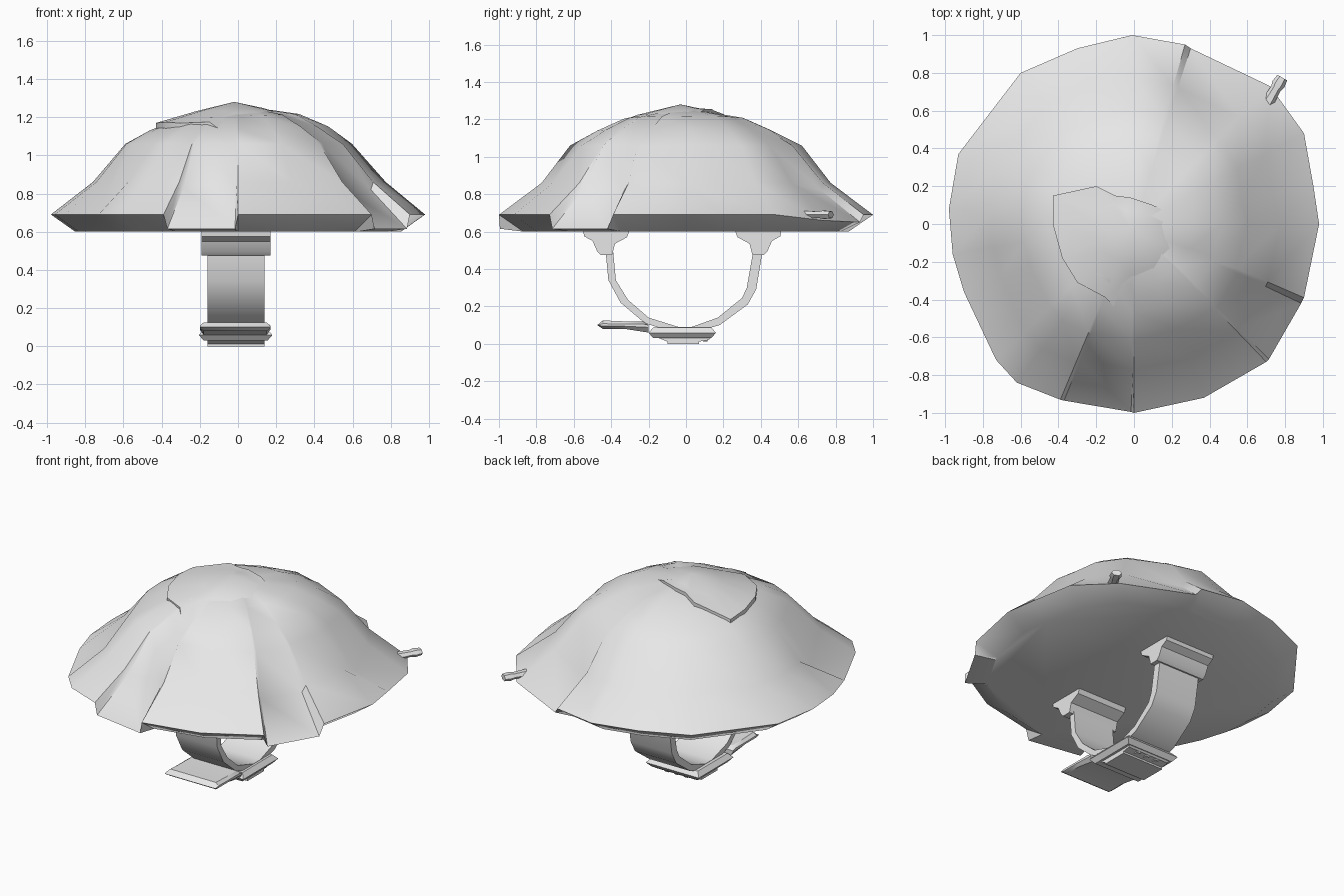
import bpy, bmesh, math, random
from mathutils import Vector

if "Cube" in bpy.data.objects:
    bpy.data.objects.remove(bpy.data.objects["Cube"])

random.seed(4)
grey = bpy.data.materials.new("grey")
grey.diffuse_color = (0.8, 0.8, 0.8, 1)
grey.use_nodes = True
grey.node_tree.nodes["Principled BSDF"].inputs["Base Color"].default_value = grey.diffuse_color


def finish(bm, name, angle=40):
    bmesh.ops.recalc_face_normals(bm, faces=bm.faces)
    me = bpy.data.meshes.new(name)
    bm.to_mesh(me)
    bm.free()
    ob = bpy.data.objects.new(name, me)
    bpy.context.collection.objects.link(ob)
    me.materials.append(grey)
    bpy.ops.object.select_all(action='DESELECT')
    ob.select_set(True)
    bpy.context.view_layer.objects.active = ob
    bpy.ops.object.shade_smooth_by_angle(angle=math.radians(angle))
    return ob


def loft(name, sections, angle=40):
    """Join equal-length closed sections and cap both ends."""
    bm = bmesh.new()
    rows = [[bm.verts.new(p) for p in s] for s in sections]
    n = len(rows[0])
    for a, b in zip(rows, rows[1:]):
        for i in range(n):
            j = (i + 1) % n
            bm.faces.new((a[i], a[j], b[j], b[i]))
    bm.faces.new(rows[0])
    bm.faces.new(rows[-1])
    return finish(bm, name, angle)


def extrude_x(name, profile, x0, x1, angle=40):
    return loft(name, [[(x, y, z) for y, z in profile] for x in (x0, x1)], angle)


# Battered dome: irregular rim outline (x, y, z)
H, L = 0.69, 0.615
rim = [(-.01, 1, H), (.27, .95, H), (.30, .93, .65), (.72, .73, .66), (.90, .48, H),
       (.95, .2, H), (.98, 0, H), (.90, -.39, H), (.885, -.42, L), (.715, -.715, L),
       (.70, -.73, H), (.37, -.92, H), (0, -1, H), (-.015, -.995, L), (-.37, -.935, L),
       (-.39, -.93, H), (-.62, -.84, H), (-.73, -.72, H), (-.90, -.36, H),
       (-.96, -.16, H), (-.98, .08, H), (-.93, .37, H), (-.60, .80, H), (-.30, .93, H)]
steps = [(.78, .86), (.61, 1.06), (.47, 1.14), (.32, 1.205)]
dents = {(5, 0): -.07, (18, 0): -.1, (9, 0): -.04, (8, 0): -.04, (14, 0): -.03, (2, 0): -.04}

bm = bmesh.new()
rings = [[bm.verts.new((x * .87, y * .87, .60)) for x, y, z in rim],
         [bm.verts.new(p) for p in rim]]
for k, (s, h) in enumerate(steps):
    ring = []
    for i, (x, y, z) in enumerate(rim):
        t = s + random.uniform(-.012, .012)
        dz = dents.get((i, k), 0) + (0.012 * x if k > 1 else 0)
        ring.append(bm.verts.new((x * t, y * t, h + dz)))
    rings.append(ring)
n = len(rim)
for a, b in zip(rings, rings[1:]):
    for i in range(n):
        bm.faces.new((a[i], a[(i + 1) % n], b[(i + 1) % n], b[i]))
top = bm.verts.new((0, -.02, 1.262))
for i in range(n):
    bm.faces.new((rings[-1][i], rings[-1][(i + 1) % n], top))
bm.faces.new(rings[0])
finish(bm, "dome", 42)


def dome_height(x, y):
    r = math.hypot(x, y) / .97
    pts = [(0, 1.262)] + [(s, h) for s, h in reversed(steps)]
    for (r0, z0), (r1, z1) in zip(pts, pts[1:]):
        if r <= r1:
            return z0 + (z1 - z0) * (r - r0) / (r1 - r0)
    return steps[0][1]


# Raised curling crest layer; the last points sink into the dome
edge = [(.27, .02), (.10, .10), (-.02, .14), (-.10, .15), (-.20, .20), (-.43, .15),
        (-.43, 0), (-.38, -.18), (-.30, -.31), (-.15, -.39), (-.03, -.52),
        (.2, -.45), (.36, -.25)]
bm = bmesh.new()
upper, lower = [], []
for i, (x, y) in enumerate(edge):
    z = dome_height(x, y) + (.018 if 0 < i < 10 else -.015)
    upper.append(bm.verts.new((x, y, z)))
    lower.append(bm.verts.new((x, y, z - .06)))
mid = [bm.verts.new((x * .5, y * .5, dome_height(x * .5, y * .5) + .01)) for x, y in edge]
peak = bm.verts.new((-.02, -.03, 1.28))
m = len(edge)
for i in range(m):
    j = (i + 1) % m
    bm.faces.new((lower[i], lower[j], upper[j], upper[i]))
    bm.faces.new((upper[i], upper[j], mid[j], mid[i]))
    bm.faces.new((mid[i], mid[j], peak))
finish(bm, "crest_layer", 40)

# Small peg sticking out of the rim
a, b = Vector((.70, .63, .69)), Vector((.785, .775, .69))
d = (b - a).normalized()
side = Vector((d.y, -d.x, 0))
secs = []
for t, r in ((0, .035), (.6, .028), (.75, .036), (1, .03)):
    c = a.lerp(b, t)
    secs.append([c + side * r * math.cos(q) + Vector((0, 0, r * .7 * math.sin(q)))
                 for q in [math.tau * i / 6 for i in range(6)]])
loft("rim_peg", secs, 30)

# Arm strap: a curved band under the dome
outer = [(-.43, .50), (-.415, .34), (-.35, .22), (-.22, .11), (-.06, .06), (.04, .06),
         (.18, .10), (.33, .21), (.375, .29), (.41, .50)]
inner = [(-.39, .50), (-.375, .34), (-.31, .235), (-.20, .14), (-.04, .09), (.03, .09),
         (.17, .14), (.30, .245), (.325, .30), (.36, .50)]
loft("strap", [[(-.16, *o), (.14, *o), (.14, *i), (-.16, *i)] for o, i in zip(outer, inner)], 40)

# Strap mounts, mirrored about y = -0.02
mount = [(-.55, .61), (-.545, .575), (-.50, .55), (-.475, .495), (-.455, .475),
         (-.395, .475), (-.38, .535), (-.315, .57), (-.30, .61)]
extrude_x("mount_front", mount, -.19, .17, 30)
extrude_x("mount_back", [(-.04 - y, z) for y, z in mount], -.19, .17, 30)


# Plates with pointed edges: outlines at the bottom, waist and top
def plate(name, x0, x1, y0, y1, z0, z1, inset):
    def rect(k, z):
        return [(x0 + k, y0 + k, z), (x1 - k, y0 + k, z), (x1 - k, y1 - k, z), (x0 + k, y1 - k, z)]
    return loft(name, [rect(inset, z0), rect(0, (z0 + z1) / 2), rect(inset, z1)], 30)


plate("buckle", -.205, .18, -.20, .16, .03, .088, .025)
extrude_x("buckle_base", [(-.17, .04), (-.10, .012), (-.10, 0), (.07, 0), (.07, .012), (.12, .02),
                          (.14, .04)], -.16, .14, 30)

# Loose strap end with a thick tip
tip = [(-.475, .10), (-.445, .08), (-.33, .08), (-.20, .06), (-.20, .10), (-.23, .12),
       (-.33, .12), (-.445, .125)]
secs = []
for x, k in ((-.2, .3), (-.18, 1), (.15, 1), (.17, .3)):
    secs.append([(x, y, .10 + (z - .10) * k) for y, z in tip])
loft("strap_end", secs, 30)

# Small studs under the buckle
for x in (-.08, -.01, .06):
    plate("buckle_stud", x - .018, x + .018, .085, .12, .012, .035, .006)
